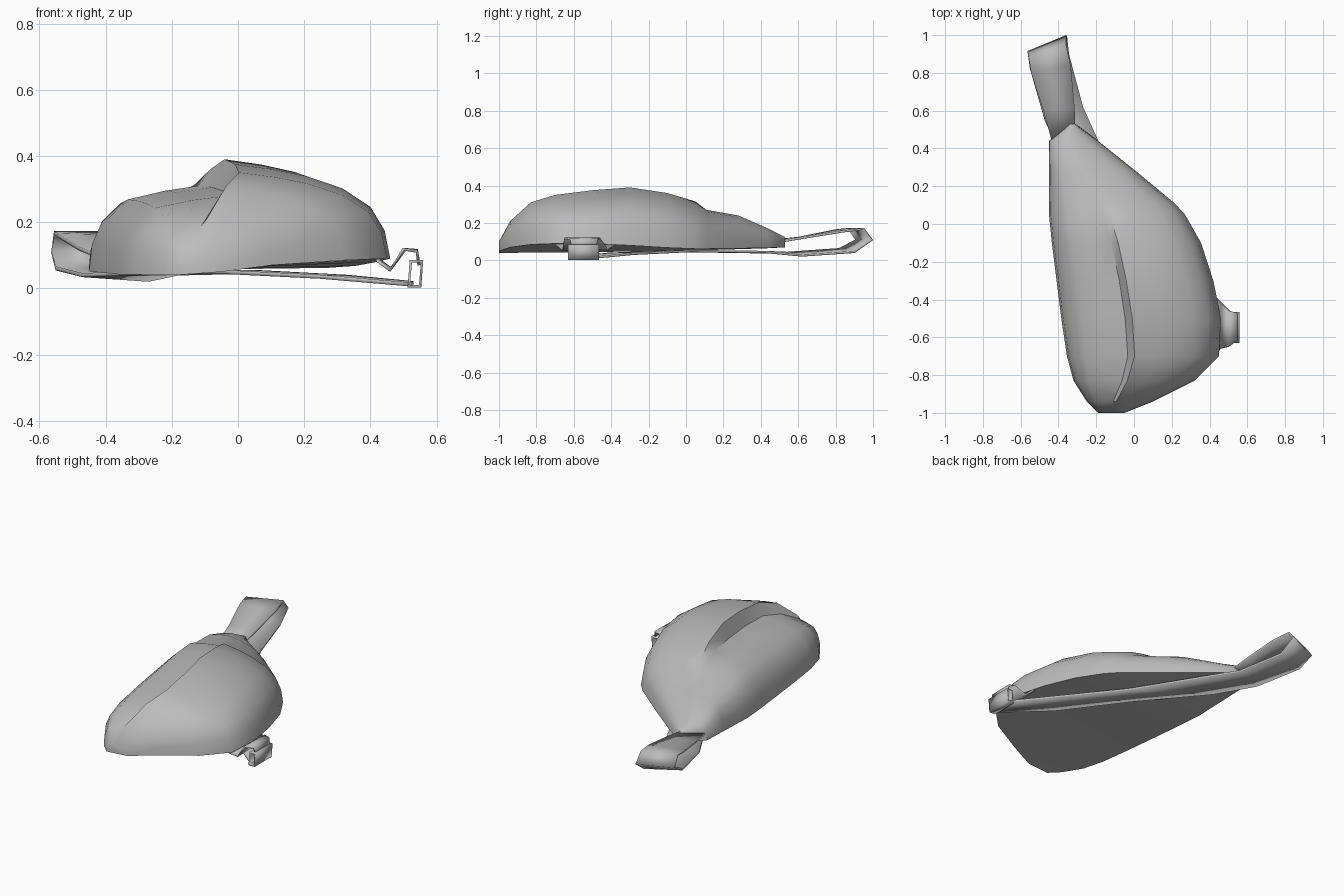
import bpy, bmesh, math

grey = bpy.data.materials.new("grey fabric")
grey.diffuse_color = (0.5, 0.5, 0.5, 1)


def finish(name, bm, angle):
    bmesh.ops.recalc_face_normals(bm, faces=bm.faces)
    mesh = bpy.data.meshes.new(name)
    bm.to_mesh(mesh)
    bm.free()
    ob = bpy.data.objects.new(name, mesh)
    bpy.context.collection.objects.link(ob)
    mesh.materials.append(grey)
    bpy.ops.object.select_all(action='DESELECT')
    ob.select_set(True)
    bpy.context.view_layer.objects.active = ob
    bpy.ops.object.shade_smooth_by_angle(angle=math.radians(angle))
    return ob


def ribbon(name, pairs, thickness, closed=False, angle=50):
    """Band through pairs of left and right edge points, given a thickness."""
    bm = bmesh.new()
    rows = [[bm.verts.new(p) for p in pair] for pair in pairs]
    follow = rows[1:] + (rows[:1] if closed else [])
    for (a, b), (c, d) in zip(rows, follow):
        bm.faces.new((a, b, d, c))
    ob = finish(name, bm, angle)
    mod = ob.modifiers.new("thickness", 'SOLIDIFY')
    mod.thickness = thickness
    mod.offset = 0
    return ob


# Bag body: cross-sections along y, low left shoulder and high right lobe
# y, left x, right x, left height, right height, left base, right base
sections = [
    (-1.00, -0.19, -0.05, 0.10, 0.10, 0.04, 0.05),
    (-0.94, -0.25, 0.10, 0.19, 0.21, 0.04, 0.07),
    (-0.83, -0.32, 0.32, 0.25, 0.31, 0.042, 0.085),
    (-0.70, -0.355, 0.45, 0.28, 0.35, 0.042, 0.09),
    (-0.50, -0.385, 0.46, 0.295, 0.375, 0.045, 0.09),
    (-0.30, -0.41, 0.42, 0.305, 0.39, 0.047, 0.08),
    (-0.10, -0.435, 0.355, 0.31, 0.36, 0.05, 0.068),
    (0.05, -0.45, 0.27, 0.295, 0.315, 0.052, 0.062),
    (0.11, -0.45, 0.215, 0.27, 0.27, 0.055, 0.062),
    (0.28, -0.45, 0.01, 0.24, 0.24, 0.06, 0.064),
    (0.44, -0.45, -0.19, 0.17, 0.17, 0.065, 0.067),
    (0.53, -0.34, -0.31, 0.125, 0.125, 0.07, 0.07),
]
left = [(0, 0), (0.012, 0.33), (0.055, 0.62), (0.13, 0.84), (0.27, 0.94), (0.40, 1)]
right = [(0.445, 1), (0.58, 0.95), (0.70, 0.88), (0.83, 0.75), (0.93, 0.55),
         (0.98, 0.30), (1, 0)]
bm = bmesh.new()
rings = []
for y, xl, xr, zl, zr, bl, br in sections:
    ring = []
    for profile, h in ((left, zl), (right, zr)):
        for u, f in profile:
            base = bl + (br - bl) * u
            ring.append(bm.verts.new((xl + (xr - xl) * u, y, base + (h - base) * f)))
    rings.append(ring)
n = len(rings[0])
for a, b in zip(rings, rings[1:]):
    for i in range(n):
        j = (i + 1) % n
        bm.faces.new((a[i], a[j], b[j], b[i]))
bm.faces.new(rings[0])
bm.faces.new(rings[-1])
finish("bag_body", bm, 48)

# Shoulder strap: leaves the pointed end, loops back and runs under the bag
ribbon("shoulder_strap", [
    ((-0.43, 0.42, 0.10), (-0.31, 0.50, 0.10)),
    ((-0.48, 0.60, 0.12), (-0.315, 0.62, 0.12)),
    ((-0.545, 0.80, 0.16), (-0.335, 0.84, 0.155)),
    ((-0.555, 0.87, 0.168), (-0.36, 0.95, 0.168)),
    ((-0.562, 0.91, 0.11), (-0.356, 0.995, 0.11)),
    ((-0.55, 0.82, 0.06), (-0.345, 0.90, 0.045)),
    ((-0.47, 0.54, 0.04), (-0.27, 0.62, 0.026)),
    ((-0.34, 0.30, 0.045), (-0.18, 0.42, 0.045)),
    ((-0.05, -0.06, 0.05), (0.05, 0.03, 0.05)),
    ((0.25, -0.42, 0.035), (0.33, -0.28, 0.035)),
    ((0.52, -0.62, 0.012), (0.53, -0.48, 0.016)),
], 0.012)

# Folded side tab joining bag and buckle
ribbon("side_tab", [
    ((0.42, -0.70, 0.085), (0.42, -0.37, 0.09)),
    ((0.46, -0.66, 0.055), (0.46, -0.42, 0.06)),
    ((0.50, -0.65, 0.118), (0.505, -0.46, 0.118)),
    ((0.54, -0.62, 0.112), (0.54, -0.47, 0.115)),
    ((0.547, -0.61, 0.07), (0.547, -0.48, 0.07)),
], 0.01)

# Buckle: flat rectangular sleeve
loop = [(0.516, 0.006), (0.55, 0.006), (0.556, 0.082), (0.522, 0.082)]
ribbon("buckle", [((x, -0.63, z), (x, -0.465, z)) for x, z in loop], 0.01, True, 30)
